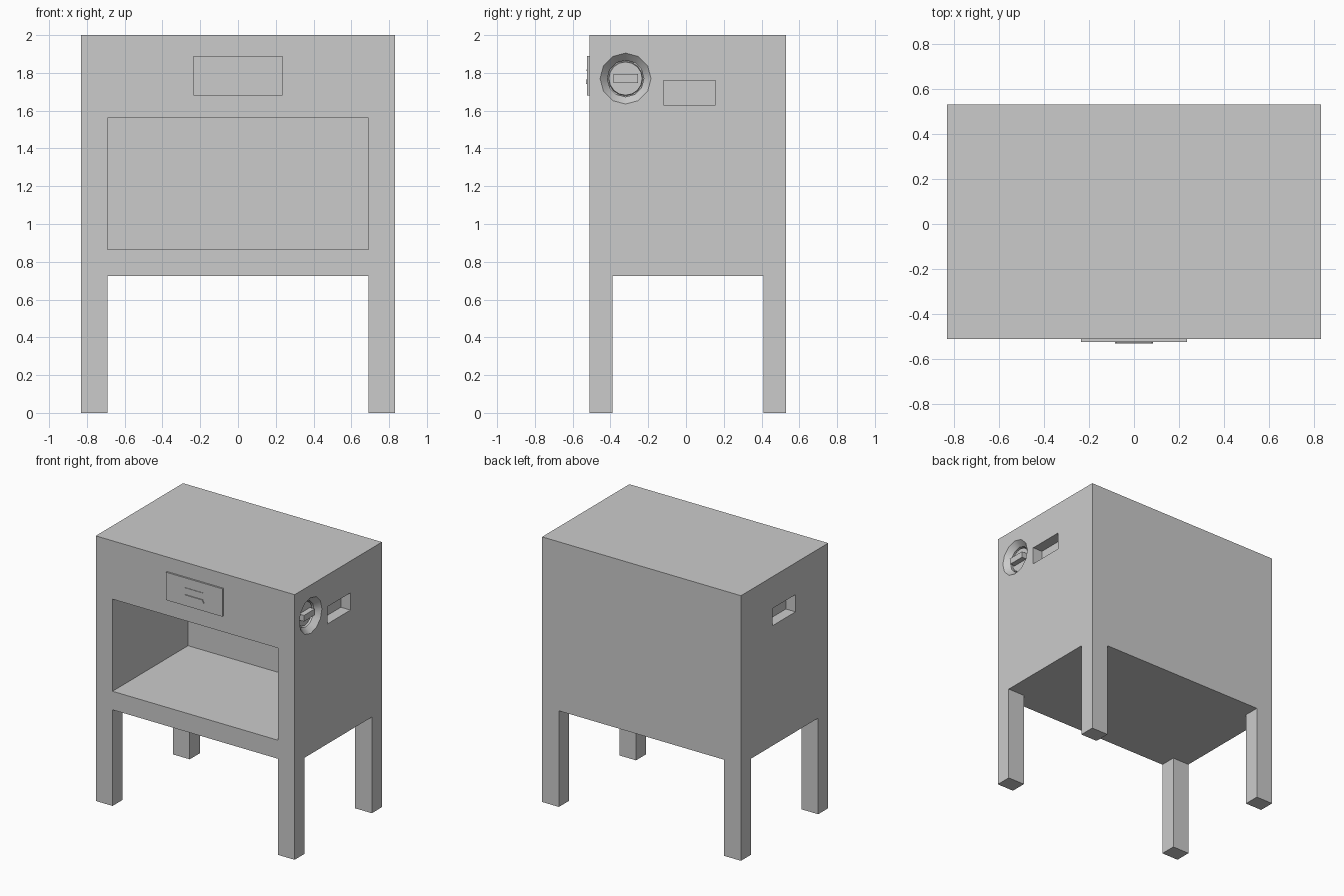
import bpy
from math import radians

if "Cube" in bpy.data.objects:
    bpy.data.objects.remove(bpy.data.objects["Cube"])

X, Y0, Y1, TOP = 0.83, -0.51, 0.53, 2.0


def box(name, x0, x1, y0, y1, z0, z1):
    bpy.ops.mesh.primitive_cube_add(size=1, location=((x0 + x1) / 2, (y0 + y1) / 2, (z0 + z1) / 2))
    ob = bpy.context.object
    ob.name = name
    ob.scale = (x1 - x0, y1 - y0, z1 - z0)
    bpy.ops.object.transform_apply(location=False, rotation=False, scale=True)
    return ob


def disc_x(name, x0, x1, r0, r1, y, z, sides):
    """Round part along x: radius r0 at x0, r1 at x1."""
    bpy.ops.mesh.primitive_cone_add(vertices=sides, radius1=r0, radius2=r1, depth=x1 - x0,
                                    location=((x0 + x1) / 2, y, z), rotation=(0, radians(90), 0))
    ob = bpy.context.object
    ob.name = name
    return ob


def cut(target, cutter):
    mod = target.modifiers.new("cut", 'BOOLEAN')
    mod.operation = 'DIFFERENCE'
    mod.solver = 'EXACT'
    mod.object = cutter
    bpy.context.view_layer.objects.active = target
    bpy.ops.object.modifier_apply(modifier=mod.name)
    bpy.data.objects.remove(cutter)


# Cabinet in one piece with its four corner legs
body = box("cabinet_with_legs", -X, X, Y0, Y1, 0, TOP)
cut(body, box("leg_gap_front", -0.69, 0.69, -1, 1, -0.5, 0.725))
cut(body, box("leg_gap_side", -1, 1, -0.39, 0.41, -0.5, 0.725))

# Open front compartment
cut(body, box("compartment", -0.69, 0.69, -0.8, 0.39, 0.865, 1.56))

# Hand slots on both sides
for s in (-1, 1):
    a, b = sorted((s * (X - 0.08), s * (X + 0.1)))
    cut(body, box("hand_slot", a, b, -0.12, 0.155, 1.63, 1.76))

# Round dial recess on the right side
KY, KZ = -0.32, 1.77
cut(body, disc_x("dial_well", 0.76, 0.81, 0.097, 0.097, KY, KZ, 12))
cut(body, disc_x("dial_dish", 0.79, 0.87, 0.097, 0.173, KY, KZ, 12))

# Dial with grip bar, sunk in the recess
disc_x("dial_base", 0.755, 0.78, 0.092, 0.088, KY, KZ, 16)
box("dial_grip", 0.775, 0.82, KY - 0.065, KY + 0.065, KZ - 0.023, KZ + 0.023)

# Drawer front plate
box("drawer_front", -0.235, 0.235, -0.523, Y0 + 0.005, 1.68, 1.89)

# Drawer pull: slim bar with tapered upper corners
pull = box("drawer_pull", -0.085, 0.085, -0.53, -0.52, 1.74, 1.765)
for v in pull.data.vertices:
    if v.co.z > 0:
        v.co.x *= 0.85
box("drawer_pull_lip", -0.08, 0.08, -0.527, -0.52, 1.81, 1.817)

# Keep edges sharp, round parts smooth
for ob in bpy.context.scene.objects:
    bpy.ops.object.select_all(action='DESELECT')
    ob.select_set(True)
    bpy.context.view_layer.objects.active = ob
    bpy.ops.object.shade_smooth_by_angle(angle=radians(35))
